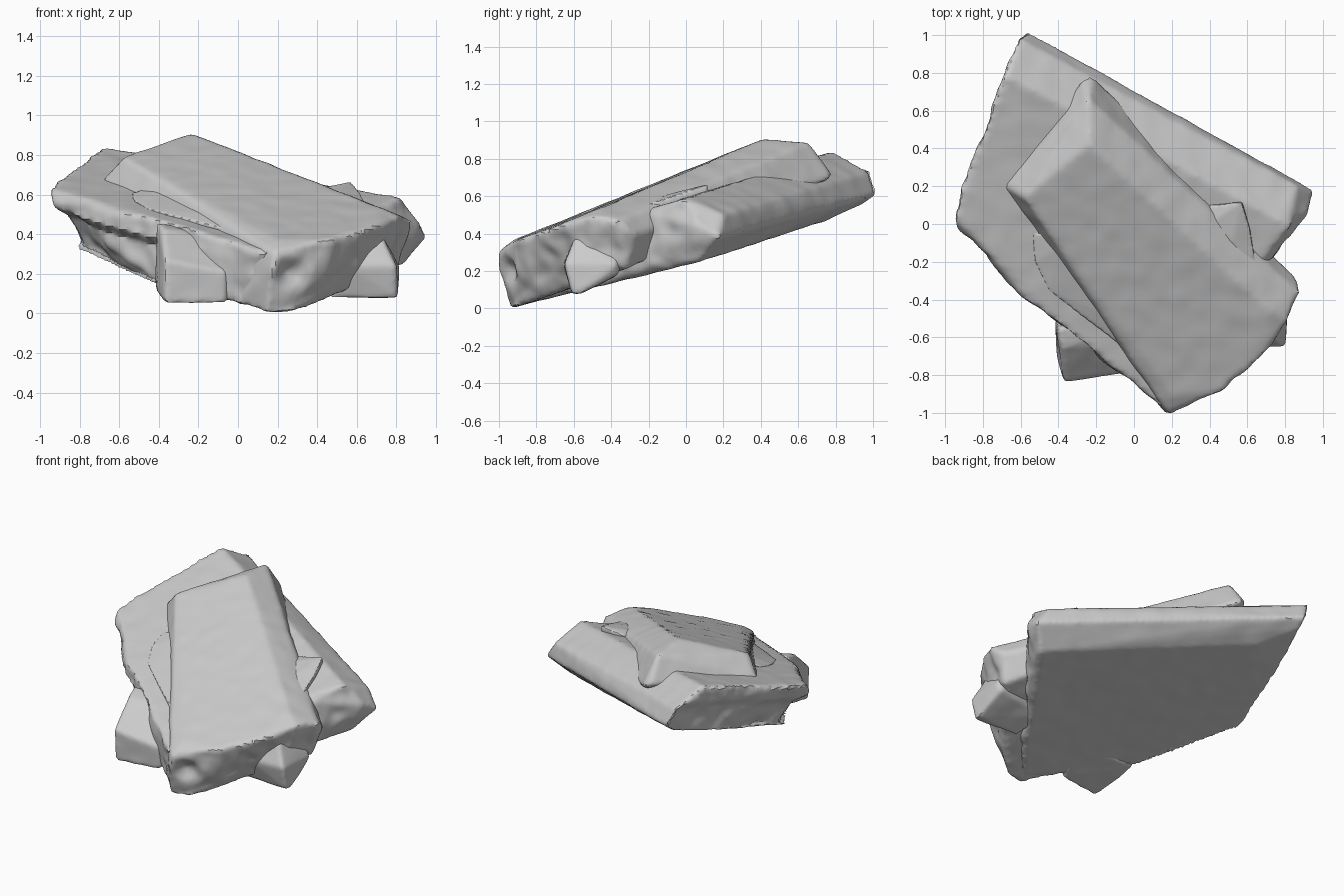
import bpy, bmesh, math
from mathutils import Vector, noise


def rock(name, points, rough_dirs=(), fine=0.004, coarse=0.03, voxel=0.018,
         bevel=0.012, shape=None):
    """Convex stone from corner points, with softened edges and broken, rough ends."""
    bm = bmesh.new()
    for p in points:
        bm.verts.new(p)
    bmesh.ops.convex_hull(bm, input=bm.verts)
    loose = [v for v in bm.verts if not v.link_faces]
    bmesh.ops.delete(bm, geom=loose, context='VERTS')
    bmesh.ops.dissolve_limit(bm, angle_limit=math.radians(3), verts=bm.verts, edges=bm.edges)
    bmesh.ops.recalc_face_normals(bm, faces=bm.faces)
    me = bpy.data.meshes.new(name)
    bm.to_mesh(me)
    bm.free()
    ob = bpy.data.objects.new(name, me)
    bpy.context.collection.objects.link(ob)
    bpy.ops.object.select_all(action='DESELECT')
    bpy.context.view_layer.objects.active = ob
    ob.select_set(True)
    b = ob.modifiers.new("soft_edges", 'BEVEL')
    b.width, b.segments = bevel, 2
    r = ob.modifiers.new("fine_mesh", 'REMESH')
    r.mode, r.voxel_size = 'VOXEL', voxel
    s = ob.modifiers.new("relax", 'SMOOTH')
    s.factor, s.iterations = 0.5, 2
    for m in ("soft_edges", "fine_mesh", "relax"):
        bpy.ops.object.modifier_apply(modifier=m)

    # surface unevenness, stronger on the broken ends
    dirs = [Vector(d).normalized() for d in rough_dirs]
    moved = []
    for v in ob.data.vertices:
        n = v.normal
        w = max([max(0.0, n.dot(d)) ** 3 for d in dirs] + [0.0])
        big = noise.noise(v.co * 4.0) + 0.5 * noise.noise(v.co * 11.0)
        small = noise.noise(v.co * 9.0 + Vector((3, 7, 1)))
        co = v.co + n * (fine * small + coarse * w * big)
        if shape:
            co += shape(v.co, n)
        co.z = max(0.0, co.z)
        moved.append(co)
    for v, co in zip(ob.data.vertices, moved):
        v.co = co
    bpy.ops.object.shade_smooth_by_angle(angle=math.radians(35))
    return ob


def undercut(co, n):
    """Recess below the overhanging lip on the front left side."""
    side = Vector((-0.7, -0.7, 0))
    depth = 0.83 - 0.023 * (co.x + 0.67) + 0.27 * (co.y - 0.8) - co.z
    fade = min(1, max(0, (-0.15 - co.x) / 0.2))
    k = min(1, max(0, (depth - 0.09) / 0.04)) * min(1, max(0, n.dot(side) * 2)) * fade
    return side * (-0.06 * k)


def notch(co, n):
    """Chipped pocket on the front tip."""
    d = (co - Vector((0.25, -0.95, 0.21))).length
    return -n * 0.05 * max(0, 1 - d / 0.09)


# wide lower slab, tilted, with a long chamfer along its back edge
rock("lower_slab", [
    (-0.68, 0.79, 0.84), (0.81, 0.00, 0.59),                          # ridge
    (-0.61, 0.98, 0.73), (0.87, 0.20, 0.50),                          # chamfer foot
    (-0.56, 1.02, 0.61), (0.95, 0.18, 0.38), (0.91, 0.08, 0.45),      # back rim
    (-0.57, 0.95, 0.56), (0.84, 0.08, 0.25), (-0.40, 0.75, 0.47),     # back bottom
    (0.71, -0.20, 0.50), (0.70, -0.20, 0.22),                         # right end
    (-0.95, 0.03, 0.63), (-0.95, -0.02, 0.56), (-0.83, 0.06, 0.33),   # left corner
    (-0.91, 0.18, 0.66), (-0.79, 0.50, 0.75), (-0.70, 0.55, 0.45),
    (-0.46, -0.48, 0.49), (-0.42, -0.54, 0.14),                       # front left side
    (-0.10, -0.76, 0.385), (0.15, -0.96, 0.31), (0.18, -0.90, 0.01),
], rough_dirs=[(-1, 0.1, -0.2), (-0.7, -0.7, -0.3), (0.8, -0.6, 0)],
    coarse=0.035, shape=undercut)

# thick upper slab lying across it
rock("upper_slab", [
    (-0.235, 0.42, 0.91), (-0.58, 0.14, 0.79), (0.72, -0.46, 0.535),  # top plane
    (0.10, -0.77, 0.41), (0.20, -0.91, 0.37), (-0.10, -0.58, 0.485),
    (0.46, -0.89, 0.37), (0.70, -0.67, 0.45), (0.82, -0.52, 0.485),   # front right rim
    (-0.24, 0.66, 0.89), (-0.22, 0.79, 0.70), (-0.27, 0.77, 0.73),    # peak
    (0.00, 0.51, 0.70), (0.20, 0.29, 0.675), (0.42, 0.05, 0.61),      # back right foot
    (-0.69, 0.20, 0.67), (-0.67, 0.20, 0.60),                         # left corner
    (0.87, -0.36, 0.47), (0.84, -0.27, 0.40), (0.80, -0.32, 0.21),    # right corner
    (0.68, -0.20, 0.50), (0.76, -0.53, 0.32),
    (0.17, -1.01, 0.22), (0.18, -1.00, 0.31), (0.27, -0.92, 0.00),    # front tip
    (0.15, -0.94, 0.00), (0.00, -0.80, 0.05),
], rough_dirs=[(0.55, -0.8, -0.2), (1, -0.2, -0.2)], coarse=0.03, shape=notch)

# smaller stones wedged beneath
rock("left_block", [
    (-0.41, -0.55, 0.46), (-0.38, -0.66, 0.43), (-0.15, -0.64, 0.37),
    (-0.37, -0.84, 0.27), (-0.06, -0.79, 0.21), (-0.37, -0.82, 0.05),
    (-0.06, -0.78, 0.05), (-0.42, -0.50, 0.14), (0.05, -0.50, 0.14),
    (0.00, -0.50, 0.40), (-0.41, -0.70, 0.11),
], fine=0.003, voxel=0.014)
rock("right_block", [
    (0.73, -0.59, 0.39), (0.80, -0.65, 0.24), (0.81, -0.56, 0.08),
    (0.55, -0.66, 0.24), (0.46, -0.59, 0.08), (0.82, -0.38, 0.23),
    (0.79, -0.36, 0.18), (0.40, -0.40, 0.16), (0.50, -0.35, 0.40),
    (0.70, -0.30, 0.40), (0.80, -0.61, 0.08),
], fine=0.003, voxel=0.014)

# thin flakes on the slab surfaces
rock("right_flake", [
    (0.39, 0.10, 0.63), (0.57, 0.12, 0.665), (0.62, -0.05, 0.61),
    (0.66, -0.29, 0.53), (0.40, 0.00, 0.63), (0.52, -0.10, 0.61),
    (0.58, 0.10, 0.50), (0.42, 0.08, 0.45), (0.62, -0.22, 0.42),
], fine=0.002, voxel=0.01, bevel=0.004)
rock("left_flake", [
    (-0.54, -0.05, 0.61), (-0.47, -0.04, 0.63), (-0.53, -0.20, 0.57),
    (-0.46, -0.35, 0.525), (-0.38, -0.12, 0.63), (-0.10, -0.50, 0.50),
    (0.08, -0.76, 0.39), (-0.50, -0.08, 0.50), (-0.42, -0.30, 0.45),
    (0.05, -0.70, 0.33),
], fine=0.002, voxel=0.01, bevel=0.004)
